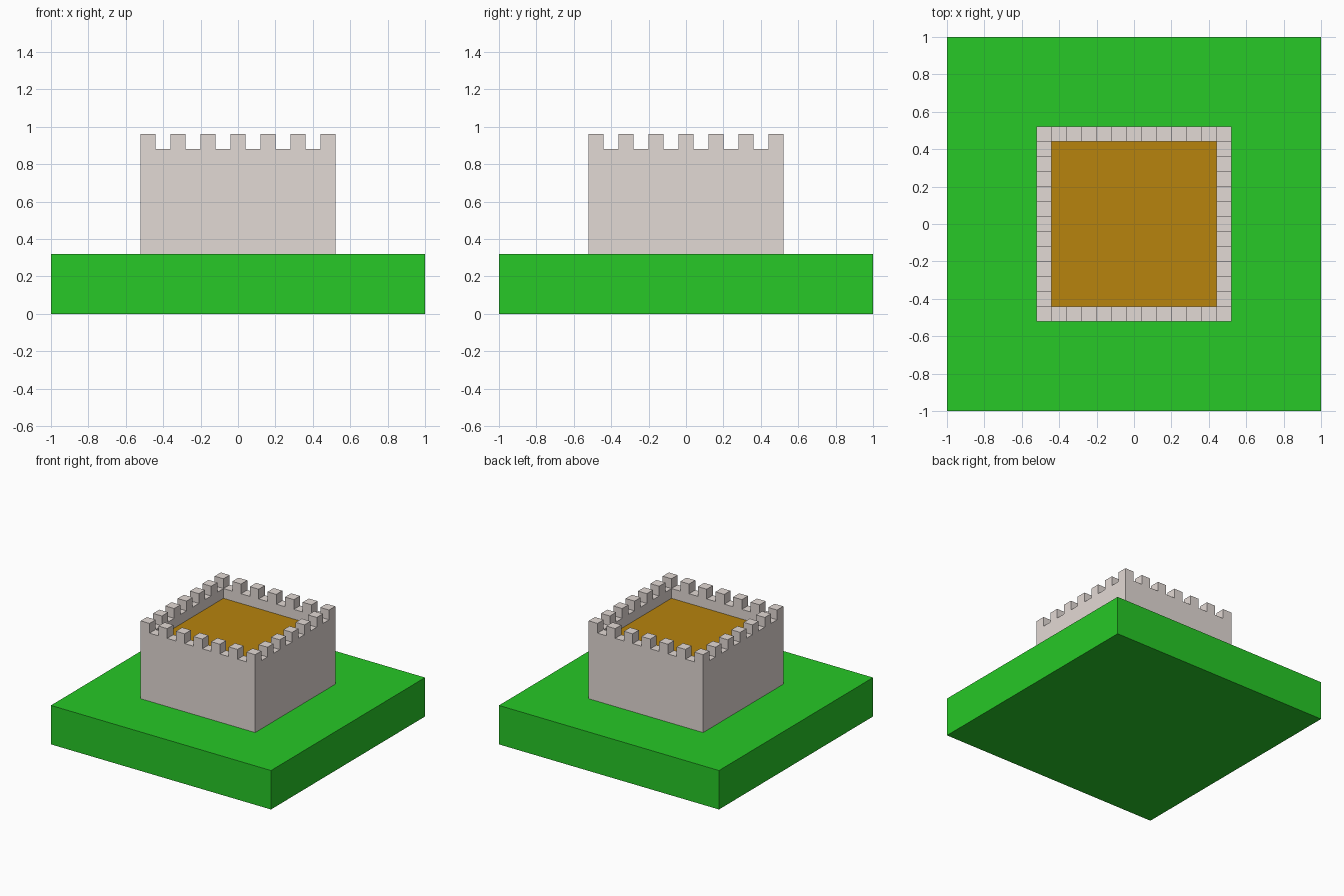
import bpy, bmesh
from mathutils import Matrix, Vector

if "Cube" in bpy.data.objects:
    bpy.data.objects.remove(bpy.data.objects["Cube"])


def material(name, rgb):
    m = bpy.data.materials.new(name)
    m.diffuse_color = (*rgb, 1.0)
    m.use_nodes = True
    m.node_tree.nodes["Principled BSDF"].inputs["Base Color"].default_value = m.diffuse_color
    return m


GREEN = material("grass green", (0.02, 0.58, 0.02))
STONE = material("pale stone", (0.765, 0.696, 0.664))
BROWN = material("wood brown", (0.475, 0.23, 0.004))


def add_box(bm, x0, x1, y0, y1, z0, z1):
    centre = Vector(((x0 + x1) / 2, (y0 + y1) / 2, (z0 + z1) / 2))
    size = (x1 - x0, y1 - y0, z1 - z0)
    mat = Matrix.Translation(centre) @ Matrix.Diagonal((*size, 1.0))
    bmesh.ops.create_cube(bm, size=1.0, matrix=mat)


def finish(bm, name, *mats):
    mesh = bpy.data.meshes.new(name)
    bm.to_mesh(mesh)
    bm.free()
    for m in mats:
        mesh.materials.append(m)
    obj = bpy.data.objects.new(name, mesh)
    bpy.context.collection.objects.link(obj)
    return obj


UNIT = 0.08                      # wall thickness and merlon size
OUTER = 6.5 * UNIT               # half width of the tower
BASE_TOP, FLOOR, WALL_TOP = 0.32, 0.80, 0.88

# Grass base
bm = bmesh.new()
add_box(bm, -1, 1, -1, 1, 0, BASE_TOP)
finish(bm, "grass_base", GREEN)

# Tower walls with a sunken wooden floor
bm = bmesh.new()
add_box(bm, -OUTER, OUTER, -OUTER, OUTER, BASE_TOP, WALL_TOP)
bm.normal_update()
top = next(f for f in bm.faces if f.normal.z > 0.9)
bmesh.ops.inset_region(bm, faces=[top], thickness=UNIT, use_even_offset=True)
# A second, zero-width inset gives the wall's inner sides once lowered
bmesh.ops.inset_region(bm, faces=[top], thickness=0.0, use_even_offset=True)
bmesh.ops.translate(bm, verts=top.verts, vec=(0, 0, FLOOR - WALL_TOP))
top.material_index = 1
finish(bm, "tower_walls", STONE, BROWN)

# Merlons on the rim: every other unit along all four sides
bm = bmesh.new()
for i in range(7):
    for j in range(7):
        if i in (0, 6) or j in (0, 6):
            x, y = -OUTER + 2 * i * UNIT, -OUTER + 2 * j * UNIT
            add_box(bm, x, x + UNIT, y, y + UNIT, WALL_TOP, WALL_TOP + UNIT)
finish(bm, "merlons", STONE)
